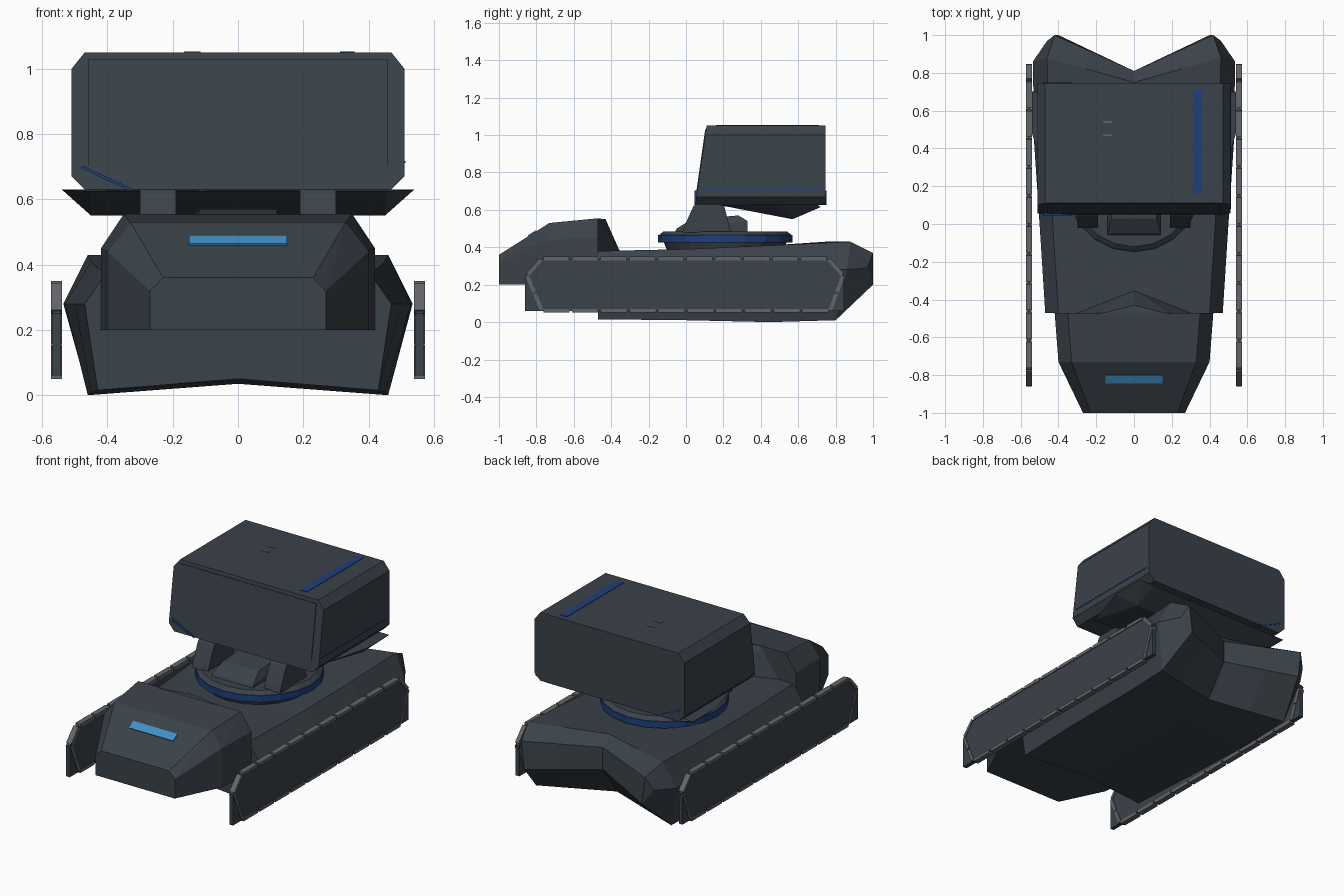
import bpy, bmesh, math
from mathutils import Vector, Matrix

old = bpy.data.objects.get("Cube")
if old:
    bpy.data.objects.remove(old, do_unlink=True)


def material(name, rgb):
    m = bpy.data.materials.new(name)
    m.use_nodes = True
    m.diffuse_color = (*rgb, 1)
    m.node_tree.nodes["Principled BSDF"].inputs["Base Color"].default_value = (*rgb, 1)
    return m


ARMOUR = material("dark slate armour", (0.042, 0.054, 0.067))
LINK = material("track grey", (0.125, 0.13, 0.14))
BLUE = material("deep blue", (0.012, 0.05, 0.2))
GLOW = material("light blue", (0.05, 0.28, 0.56))


def finish(name, bm, mat):
    bmesh.ops.recalc_face_normals(bm, faces=bm.faces)
    me = bpy.data.meshes.new(name)
    bm.to_mesh(me)
    bm.free()
    me.materials.append(mat)
    ob = bpy.data.objects.new(name, me)
    bpy.context.scene.collection.objects.link(ob)
    return ob


def solid(name, points, mat=ARMOUR):
    """Convex faceted block around the points."""
    bm = bmesh.new()
    for p in points:
        bm.verts.new(p)
    res = bmesh.ops.convex_hull(bm, input=bm.verts)
    spare = {v for v in res["geom_interior"] + res["geom_unused"]
             if isinstance(v, bmesh.types.BMVert) and not v.link_faces}
    bmesh.ops.delete(bm, geom=list(spare), context="VERTS")
    bmesh.ops.dissolve_limit(bm, angle_limit=0.02, verts=bm.verts, edges=bm.edges)
    return finish(name, bm, mat)


def both(points):
    """Add the mirror image of each point."""
    return [(s * x, y, z) for x, y, z in points for s in (1, -1)]


def add_box(bm, size, loc, rot=(0, 0, 0)):
    turn = Matrix.Identity(4)
    for angle, axis in zip(rot, "XYZ"):
        turn = Matrix.Rotation(angle, 4, axis) @ turn
    bmesh.ops.create_cube(bm, size=1, matrix=Matrix.Translation(loc) @ turn @ Matrix.Diagonal((*size, 1)))


def box(name, size, loc, rot=(0, 0, 0), mat=ARMOUR):
    bm = bmesh.new()
    add_box(bm, size, loc, rot)
    return finish(name, bm, mat)


def disc(name, r1, r2, z0, z1, mat=ARMOUR, sides=20):
    bm = bmesh.new()
    bmesh.ops.create_cone(bm, cap_ends=True, segments=sides, radius1=r1, radius2=r2, depth=z1 - z0,
                          matrix=Matrix.Translation((0, 0.21, (z0 + z1) / 2)))
    return finish(name, bm, mat)


# Hull: lofted rings, pinched into a V at the tail
def hull_ring(bottom, waist, top, notch):
    def chain(x, y, z, arch):
        return [(f * x, y - notch * (1 - abs(f)), z + arch * (1 - abs(f))) for f in (-1, -.55, 0, .55, 1)]
    x, y, z = waist
    return chain(*bottom, 0.035) + [(x, y, z)] + chain(*top, 0)[::-1] + [(-x, y, z)]


rings = [
    hull_ring((.43, -.47, .015), (.47, -.47, .28), (.40, -.47, .38), 0),
    hull_ring((.45, 0, .01), (.50, 0, .28), (.43, 0, .39), 0),
    hull_ring((.46, .45, 0), (.53, .45, .28), (.45, .45, .41), 0),
    hull_ring((.46, .80, .01), (.535, .86, .28), (.46, .88, .43), .13),
    hull_ring((.40, 1.0, .20), (.46, .97, .29), (.42, 1.0, .37), .19),
]
bm = bmesh.new()
loops = [[bm.verts.new(p) for p in ring] for ring in rings]
for a, b in zip(loops, loops[1:]):
    for i in range(12):
        j = (i + 1) % 12
        bm.faces.new((a[i], a[j], b[j], b[i]))
for end in (loops[0], loops[-1]):
    for i in range(4):
        bm.faces.new((end[i], end[i + 1], end[9 - i], end[10 - i]))
    bm.faces.new((end[4], end[5], end[6]))
    bm.faces.new((end[10], end[11], end[0]))
finish("hull", bm, ARMOUR)

# Cab with sloping nose, and the wedge behind it
solid("cab", both([
    (.27, -1, .2), (.27, -1, .32), (.23, -1, .36),
    (.40, -.73, .2), (.40, -.73, .44), (.33, -.73, .53),
    (.42, -.47, .2), (.42, -.47, .45), (.35, -.47, .555)]))
solid("cab_rear_wedge", both([
    (.20, -.48, .555), (0, -.43, .55), (.33, -.48, .37), (0, -.35, .37), (.24, -.48, .5)]))
box("cab_light", (.3, .05, .008), (0, -.822, .474), (math.atan2(.17, .27), 0, 0), GLOW)

# Turret ring
disc("ring_base", .31, .33, .38, .43)
disc("ring_band", .36, .36, .425, .465, BLUE)
disc("ring_cap", .355, .33, .465, .485)
solid("turret_neck", both([
    (.14, -.06, .48), (.14, -.05, .50), (.12, .03, .55), (.12, .28, .57), (.14, .33, .54), (.14, .33, .48)]))

# Launcher box, tray and arms
box_profile = [(.47, .63), (.51, .67), (.51, 1.0), (.47, 1.05)]
front_slope = .06 / .42
solid("launcher_box", both([p for x, z in box_profile
                            for p in ((x, .05 + front_slope * (z - .63), z), (x, .745, z))]))
solid("launcher_tray", both([
    (.54, .48, .63), (.54, .70, .63), (.45, .57, .55), (.45, .18, .625), (.45, .72, .615)]))
arm_profile = [(-.02, .48), (-.01, .51), (.04, .62), (.07, .65), (.20, .64), (.17, .56), (.24, .48)]
for side, s in (("left", 1), ("right", -1)):
    solid(side + "_launcher_arm", [(s * x, y, z) for y, z in arm_profile for x in (.19, .30)])

# Launcher surface plates
box("front_panel", (.92, .008, .33), (0, .083, .865), (-math.atan(front_slope), 0, 0))
box("top_stripe", (.045, .55, .006), (.335, .435, 1.05), mat=BLUE)
box("side_stripe", (.006, .64, .006), (.51, .40, .715), mat=BLUE)
box("corner_stripe", (.165, .705, .009), (-.405, .3975, .665), (0, .436, 0), BLUE)
for i in range(2):
    box("top_vent_%d" % (i + 1), (.05, .01, .006), (-.14, .47 + .07 * i, 1.05), mat=LINK)

# Tracks: flat side plates edged with links
plate_profile = [(-.86, .06), (-.86, .25), (-.77, .335), (.76, .335), (.845, .25), (.845, .06)]
runs = [((-.77, .34), (.76, .34), 10), ((.76, .34), (.84, .25), 1), ((.84, .25), (.77, .06), 2),
        ((.77, .06), (-.77, .06), 10), ((-.77, .06), (-.85, .25), 2), ((-.85, .25), (-.77, .34), 1)]
for side, s in (("left", 1), ("right", -1)):
    solid(side + "_track_plate", [(s * x, y, z) for y, z in plate_profile for x in (.543, .568)])
    bm = bmesh.new()
    for p, q, count in runs:
        p, q = Vector(p), Vector(q)
        step = (q - p) / count
        for k in range(count):
            mid = p + step * (k + .5)
            add_box(bm, (.034, step.length * .9, .02), (s * .556, mid.x, mid.y),
                    (math.atan2(step.y, step.x), 0, 0))
    finish(side + "_track_links", bm, LINK)
